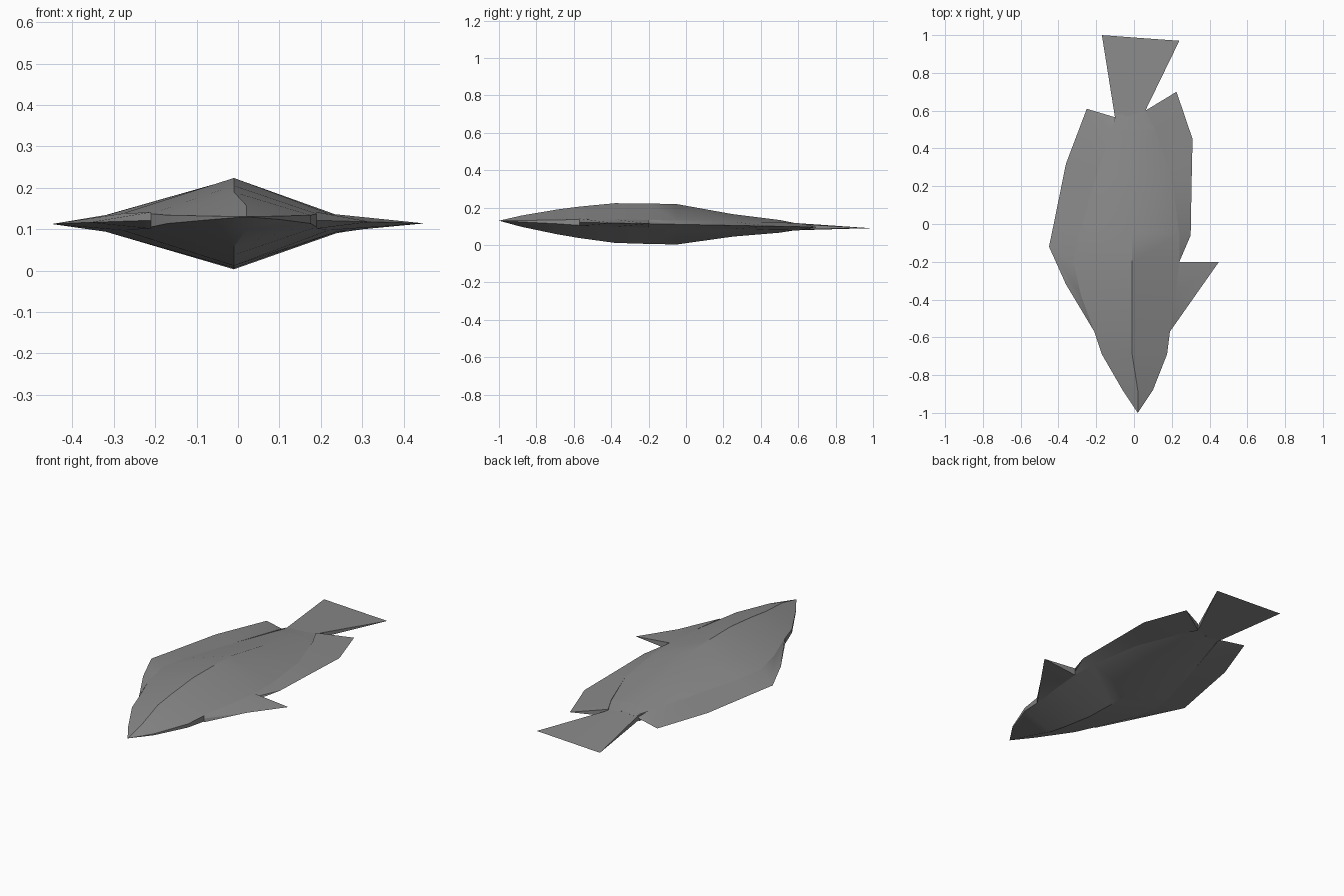
import bpy, bmesh, math

if "Cube" in bpy.data.objects:
    bpy.data.objects.remove(bpy.data.objects["Cube"])

grey = bpy.data.materials.new("grey")
grey.diffuse_color = (0.25, 0.25, 0.25, 1)
grey.use_nodes = True
grey.node_tree.nodes["Principled BSDF"].inputs["Base Color"].default_value = grey.diffuse_color


def slab(name, rows):
    """Lens-like slab: a grid of (x, y, half thickness) points about a sloping mid plane."""
    bm = bmesh.new()
    n, m = len(rows), len(rows[0])
    mid = lambda y: 0.11 - 0.02 * y
    up = [[bm.verts.new((x, y, mid(y) + h)) for x, y, h in r] for r in rows]
    lo = [[bm.verts.new((x, y, mid(y) - h)) for x, y, h in r] for r in rows]
    for i in range(n - 1):
        for j in range(m - 1):
            for g in (up, lo):
                bm.faces.new((g[i][j], g[i][j + 1], g[i + 1][j + 1], g[i + 1][j]))
    # rim walls
    rim = [(0, j) for j in range(m)] + [(i, m - 1) for i in range(1, n)]
    rim += [(n - 1, j) for j in range(m - 2, -1, -1)] + [(i, 0) for i in range(n - 2, 0, -1)]
    for (a, b), (c, d) in zip(rim, rim[1:] + rim[:1]):
        bm.faces.new((up[a][b], up[c][d], lo[c][d], lo[a][b]))
    bmesh.ops.remove_doubles(bm, verts=bm.verts, dist=0.0005)
    bmesh.ops.recalc_face_normals(bm, faces=bm.faces)
    me = bpy.data.meshes.new(name)
    bm.to_mesh(me)
    bm.free()
    me.materials.append(grey)
    ob = bpy.data.objects.new(name, me)
    bpy.context.collection.objects.link(ob)
    bpy.ops.object.select_all(action='DESELECT')
    ob.select_set(True)
    bpy.context.view_layer.objects.active = ob
    bpy.ops.object.shade_smooth_by_angle(angle=math.radians(35))


def fin(name, pairs, t=0.02):
    """Wedge fin from a thick root to a sharp edge; pairs of root xy and edge xy."""
    slab(name, [[(rx, ry, t), (ex, ey, 0.0)] for rx, ry, ex, ey in pairs])


# Body sections: y, left x, right x, ridge half thickness, edge half thickness
sections = [
    (-1.00, 0.02, 0.02, 0.000, 0.000),
    (-0.88, -0.06, 0.10, 0.030, 0.004),
    (-0.69, -0.17, 0.175, 0.066, 0.010),
    (-0.57, -0.21, 0.19, 0.084, 0.016),
    (-0.38, -0.28, 0.22, 0.106, 0.020),
    (-0.20, -0.32, 0.24, 0.108, 0.020),
    (-0.05, -0.29, 0.24, 0.108, 0.020),
    (0.25, -0.20, 0.20, 0.060, 0.020),
    (0.50, -0.12, 0.11, 0.034, 0.016),
    (0.58, -0.095, 0.06, 0.020, 0.014),
]
slab("body", [[(l, y, t), (l * 0.5 + r * 0.5 if y in (-1.0, -0.88) else -0.01, y, h), (r, y, t)]
              for y, l, r, h, t in sections])

# Tail fin
slab("tail_fin", [[(-0.10, 0.56, 0.014), (-0.02, 0.575, 0.020), (0.06, 0.60, 0.014)],
                  [(-0.17, 1.00, 0), (0.03, 0.985, 0), (0.24, 0.97, 0)]])
slab("tail_root", [[(-0.12, 0.50, 0.016), (-0.01, 0.50, 0.034), (0.11, 0.50, 0.016)],
                   [(-0.10, 0.56, 0.014), (-0.02, 0.575, 0.020), (0.06, 0.60, 0.014)]])

# Back fin on the left
fin("back_fin", [(-0.21, -0.57, -0.21, -0.57), (-0.28, -0.38, -0.36, -0.32),
                 (-0.32, -0.20, -0.45, -0.12), (-0.29, -0.05, -0.427, -0.01),
                 (-0.20, 0.25, -0.36, 0.32), (-0.12, 0.50, -0.25, 0.61),
                 (-0.10, 0.56, -0.10, 0.565)])

# Belly fins on the right
fin("front_belly_fin", [(0.19, -0.57, 0.19, -0.57), (0.22, -0.38, 0.32, -0.385),
                        (0.24, -0.20, 0.45, -0.20)])
fin("rear_belly_fin", [(0.24, -0.20, 0.24, -0.20), (0.24, -0.05, 0.30, -0.06),
                       (0.20, 0.25, 0.305, 0.22), (0.11, 0.50, 0.31, 0.45),
                       (0.06, 0.60, 0.225, 0.70)])
